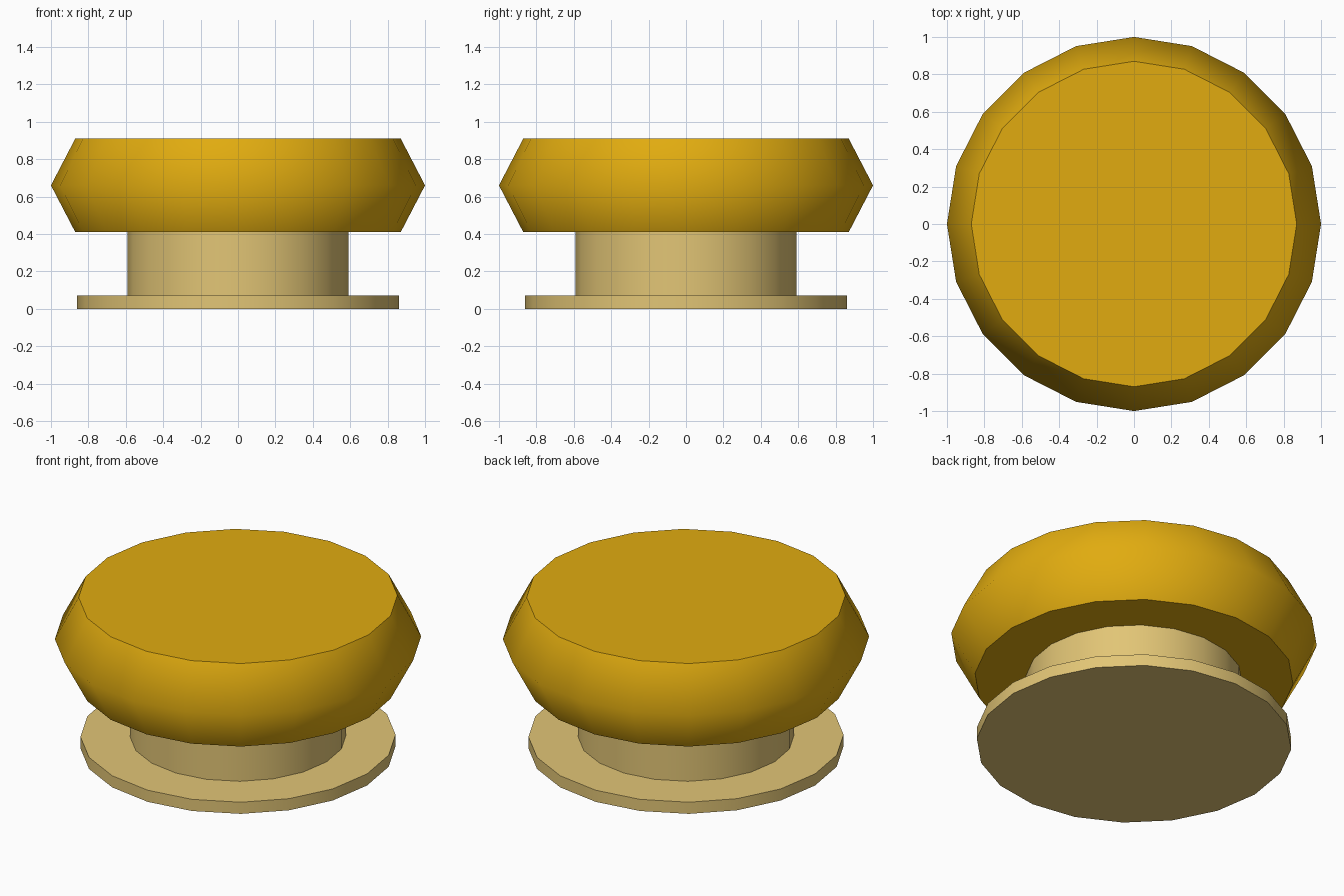
import bpy, bmesh, math

if "Cube" in bpy.data.objects:
    bpy.data.objects.remove(bpy.data.objects["Cube"])

SIDES = 20


def material(name, rgb):
    m = bpy.data.materials.new(name)
    m.diffuse_color = (*rgb, 1.0)
    m.use_nodes = True
    m.node_tree.nodes["Principled BSDF"].inputs["Base Color"].default_value = m.diffuse_color
    return m


def lathe(name, profile, mat):
    """Closed solid turned from (radius, z) rings, with flat end caps."""
    bm = bmesh.new()
    rings = []
    for r, z in profile:
        rings.append([bm.verts.new((r * math.cos(2 * math.pi * i / SIDES),
                                    r * math.sin(2 * math.pi * i / SIDES), z))
                      for i in range(SIDES)])
    for a, b in zip(rings, rings[1:]):
        for i in range(SIDES):
            j = (i + 1) % SIDES
            bm.faces.new((a[i], a[j], b[j], b[i]))
    bm.faces.new(rings[0][::-1])
    bm.faces.new(rings[-1])
    mesh = bpy.data.meshes.new(name)
    bm.to_mesh(mesh)
    bm.free()
    mesh.materials.append(mat)
    obj = bpy.data.objects.new(name, mesh)
    bpy.context.collection.objects.link(obj)
    # Smooth around the sides, sharp at caps and steps
    bpy.ops.object.select_all(action='DESELECT')
    obj.select_set(True)
    bpy.context.view_layer.objects.active = obj
    bpy.ops.object.shade_smooth_by_angle(angle=math.radians(58))
    return obj


gold = material("deep gold", (0.75, 0.41, 0.005))
brass = material("pale brass", (0.76, 0.56, 0.18))

# Base plate and stem
lathe("base_and_stem", [(0.86, 0), (0.86, 0.07), (0.59, 0.07), (0.59, 0.41)], brass)

# Bevelled knob
lathe("knob", [(0.87, 0.41), (1.0, 0.66), (0.87, 0.91)], gold)
